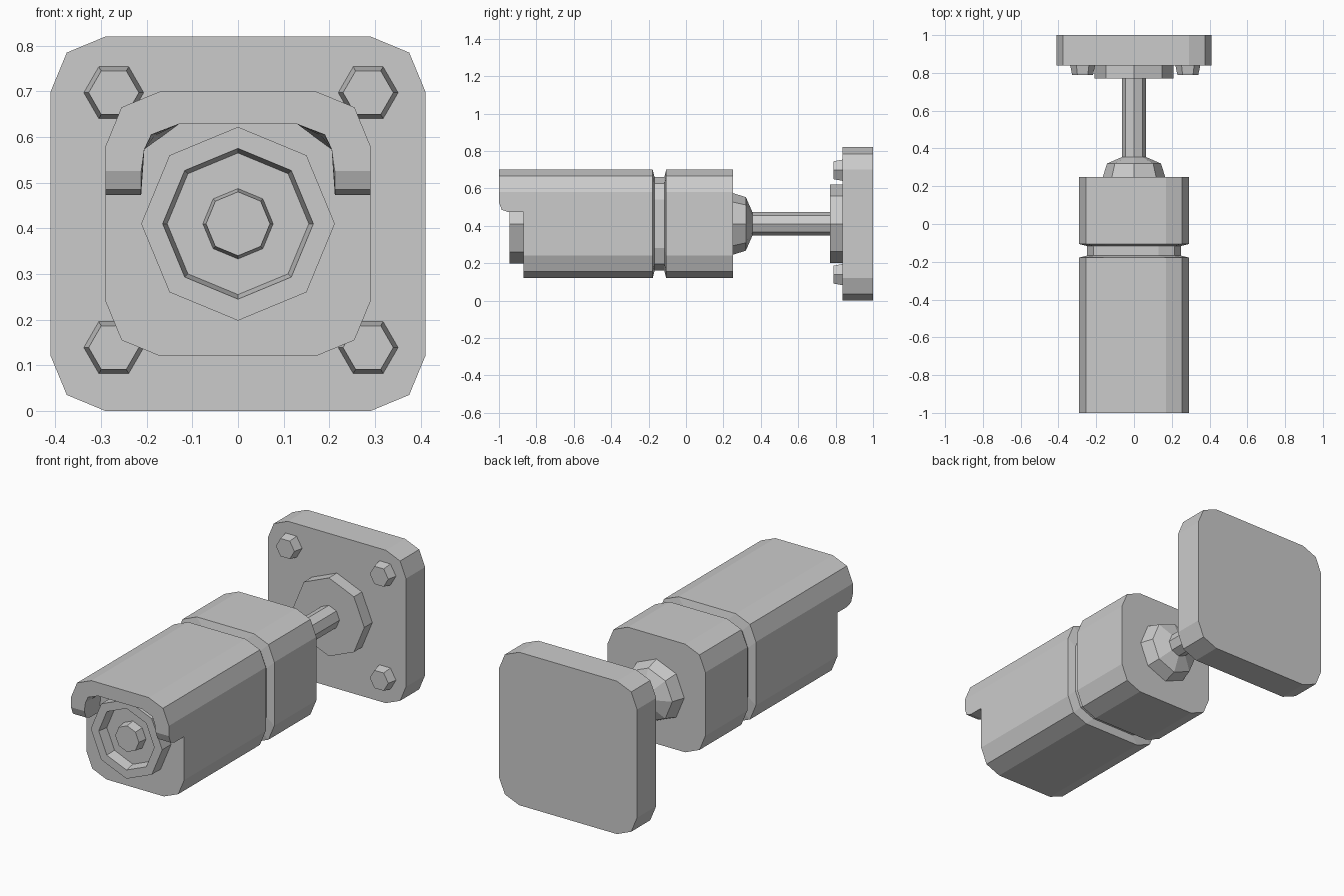
import bpy
import bmesh
from math import cos, sin, tau

CENTRE_Z = 0.41

if "Cube" in bpy.data.objects:
    bpy.data.objects.remove(bpy.data.objects["Cube"], do_unlink=True)

grey = bpy.data.materials.new("light_grey")
grey.use_nodes = True
grey.diffuse_color = (0.6, 0.6, 0.6, 1)
grey.node_tree.nodes["Principled BSDF"].inputs["Base Color"].default_value = (0.6, 0.6, 0.6, 1)


def loft(name, stations, at=(0, CENTRE_Z), back_cap=True):
    """Skin a row of (y, outline) stations, each outline a list of (x, z)."""
    bm = bmesh.new()
    rings = [[bm.verts.new((at[0] + x, y, at[1] + z)) for x, z in outline]
             for y, outline in stations]
    for a, b in zip(rings, rings[1:]):
        for i in range(len(a)):
            j = (i + 1) % len(a)
            bm.faces.new((a[i], a[j], b[j], b[i]))
    bm.faces.new(rings[0])
    if back_cap:
        bm.faces.new(rings[-1])
    bmesh.ops.recalc_face_normals(bm, faces=bm.faces)
    mesh = bpy.data.meshes.new(name)
    bm.to_mesh(mesh)
    bm.free()
    mesh.materials.append(grey)
    obj = bpy.data.objects.new(name, mesh)
    bpy.context.collection.objects.link(obj)
    return obj


def rounded_square(half, corner=0.12):
    """Square outline with two-segment corners."""
    flat, mid = half - corner, half - corner * 0.293
    pts = []
    for sx, sz in ((1, 1), (-1, 1), (-1, -1), (1, -1)):
        quad = [(half * sx, flat * sz), (mid * sx, mid * sz), (flat * sx, half * sz)]
        pts += quad if sx == sz else quad[::-1]
    return pts


def polygon(radius, sides=8):
    return [(radius * cos(tau * i / sides), radius * sin(tau * i / sides))
            for i in range(sides)]


def turned(name, profile, sides=8, at=(0, CENTRE_Z)):
    return loft(name, [(y, polygon(r, sides)) for y, r in profile], at)


def arch(bottom, inner_corner):
    """Hood cross-section, relative to the centre line."""
    right = [(0.29, bottom), (0.29, 0.17), (0.255, 0.255), (0.17, 0.29)]
    inside = [(0.13, 0.218), inner_corner, (0.205, 0.163), (0.212, bottom)]
    return (right + [(-x, z) for x, z in reversed(right)]
            + [(-x, z) for x, z in reversed(inside)] + inside)


# Housing with the groove around it
loft("housing", [(y, rounded_square(h)) for y, h in (
    (-0.87, 0.29), (-0.178, 0.29), (-0.168, 0.25),
    (-0.116, 0.25), (-0.106, 0.29), (0.25, 0.29))])

# Sun hood over the lens
loft("sun_hood", [
    (-1.0, arch(0.115, (0.19, 0.195))),
    (-0.985, arch(0.075, (0.188, 0.194))),
    (-0.95, arch(0.063, (0.182, 0.193))),
    (-0.87, arch(0.063, (0.168, 0.19)))], back_cap=False)

# Lens: rim, sunken floor and raised centre in one turned shape
turned("lens", [(-0.94, 0.07), (-0.89, 0.077), (-0.89, 0.155),
                (-0.945, 0.165), (-0.945, 0.212), (-0.87, 0.212)])

# Mount: knuckle, arm and flange
turned("knuckle", [(0.25, 0.165), (0.32, 0.143), (0.355, 0.063)])
turned("arm", [(0.35, 0.063), (0.78, 0.063)])
turned("flange", [(0.77, 0.21), (0.84, 0.21)])

# Wall plate and its bolts
loft("wall_plate", [(0.838, rounded_square(0.41)), (1.0, rounded_square(0.41))])
for side, x in (("right", -0.272), ("left", 0.285)):
    for level, z in (("lower", 0.139), ("upper", 0.697)):
        turned(f"{level}_{side}_bolt", [(0.788, 0.055), (0.84, 0.066)], 6, (x, z))
